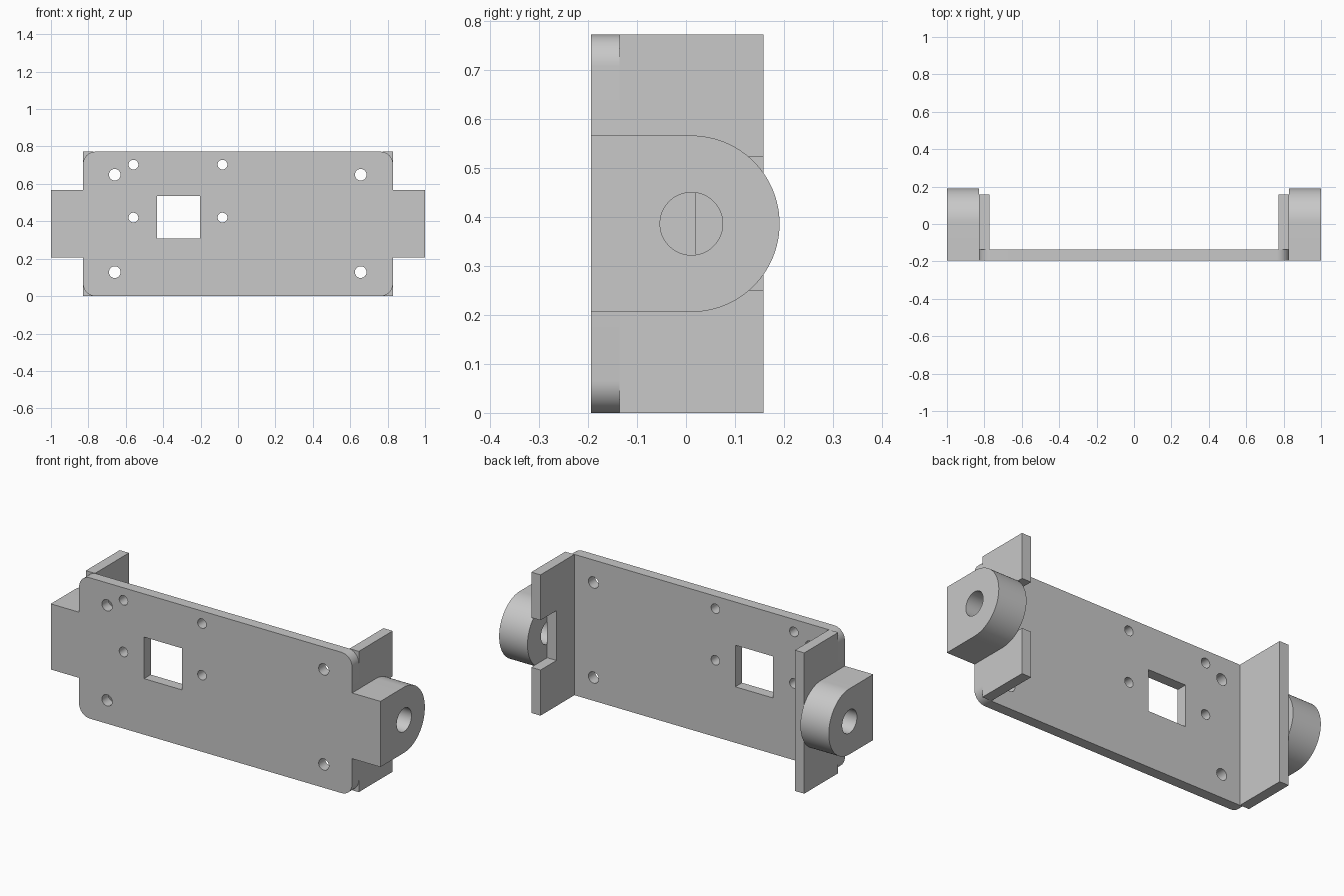
import bpy, bmesh
from math import pi, sin, cos, radians

HEIGHT = 0.772
FRONT, PLATE_BACK, WALL_BACK = -0.194, -0.136, 0.158
WALL_IN, WALL_OUT, LUG_END = 0.772, 0.828, 1.0
PIVOT_Y, PIVOT_Z = 0.011, HEIGHT / 2

cube = bpy.data.objects.get("Cube")
if cube:
    bpy.data.objects.remove(cube, do_unlink=True)

grey = bpy.data.materials.new("light grey")
grey.use_nodes = True
colour = (0.58, 0.58, 0.58, 1)
grey.diffuse_color = colour
grey.node_tree.nodes["Principled BSDF"].inputs["Base Color"].default_value = colour


def arc(cx, cy, r, start, end, steps):
    """Points on an arc, angles in degrees."""
    angles = [radians(start + (end - start) * i / steps) for i in range(steps + 1)]
    return [(cx + r * cos(a), cy + r * sin(a)) for a in angles]


def circle(cx, cy, r):
    return arc(cx, cy, r, 0, 360, 48)[:-1]


def rect(a0, a1, b0, b1):
    return [(a0, b0), (a1, b0), (a1, b1), (a0, b1)]


def prism(name, outline, axis, lo, hi):
    """Extrude an outline along x (outline is y, z) or along y (outline is x, z)."""
    place = (lambda p, d: (d, p[0], p[1])) if axis == "x" else (lambda p, d: (p[0], d, p[1]))
    bm = bmesh.new()
    face = bm.faces.new([bm.verts.new(place(p, lo)) for p in outline])
    new = bmesh.ops.extrude_face_region(bm, geom=[face])["geom"]
    offset = place((0, 0), hi - lo)
    bmesh.ops.translate(bm, vec=offset, verts=[g for g in new if isinstance(g, bmesh.types.BMVert)])
    bmesh.ops.recalc_face_normals(bm, faces=bm.faces)
    mesh = bpy.data.meshes.new(name)
    bm.to_mesh(mesh)
    bm.free()
    mesh.materials.append(grey)
    obj = bpy.data.objects.new(name, mesh)
    bpy.context.collection.objects.link(obj)
    return obj


def cut(obj, outlines, axis, lo, hi):
    """Cut openings through a part, then remove the cutters."""
    for outline in outlines:
        cutter = prism("cutter", outline, axis, lo, hi)
        cutter.hide_render = True
        mod = obj.modifiers.new("opening", "BOOLEAN")
        mod.operation, mod.solver, mod.object = "DIFFERENCE", "EXACT", cutter
        bpy.context.view_layer.objects.active = obj
        bpy.ops.object.modifier_apply(modifier=mod.name)
        bpy.data.objects.remove(cutter, do_unlink=True)


def smooth(obj):
    bpy.ops.object.select_all(action="DESELECT")
    obj.select_set(True)
    bpy.context.view_layer.objects.active = obj
    bpy.ops.object.shade_smooth_by_angle(angle=radians(30))


# Front plate with rounded corners, screw holes and a square window
r = 0.065
corners = [(1, 1, 0), (-1, 1, 90), (-1, -1, 180), (1, -1, 270)]
outline = []
for sx, sz, start in corners:
    outline += arc(sx * (WALL_OUT - r), PIVOT_Z + sz * (PIVOT_Z - r), r, start, start + 90, 12)
plate = prism("front_plate", outline, "y", FRONT, PLATE_BACK)
holes = [circle(x, z, 0.031) for x in (-0.659, 0.656) for z in (0.128, 0.649)]
holes += [circle(x, z, 0.026) for x in (-0.559, -0.083) for z in (0.42, 0.703)]
holes.append(rect(-0.434, -0.204, 0.307, 0.535))
cut(plate, holes, "y", FRONT - 0.1, PLATE_BACK + 0.1)
smooth(plate)

# Side walls and pivot lugs
lug_r = 0.18
lug_outline = [(FRONT, PIVOT_Z - lug_r)] + arc(PIVOT_Y, PIVOT_Z, lug_r, -90, 90, 48)
lug_outline.append((FRONT, PIVOT_Z + lug_r))
for side, s in (("left", 1), ("right", -1)):
    lo, hi = sorted((s * WALL_IN, s * WALL_OUT))
    wall = prism(side + "_wall", rect(PLATE_BACK, WALL_BACK, 0, HEIGHT), "x", lo, hi)
    if side == "left":
        # Notch in the rear edge of the left wall
        cut(wall, [rect(0.02, WALL_BACK + 0.1, 0.25, 0.523)], "x", lo - 0.1, hi + 0.1)
    lo, hi = sorted((s * WALL_OUT, s * LUG_END))
    lug = prism(side + "_pivot_lug", lug_outline, "x", lo, hi)
    cut(lug, [circle(PIVOT_Y, PIVOT_Z, 0.064)], "x", lo - 0.1, hi + 0.1)
    smooth(lug)
